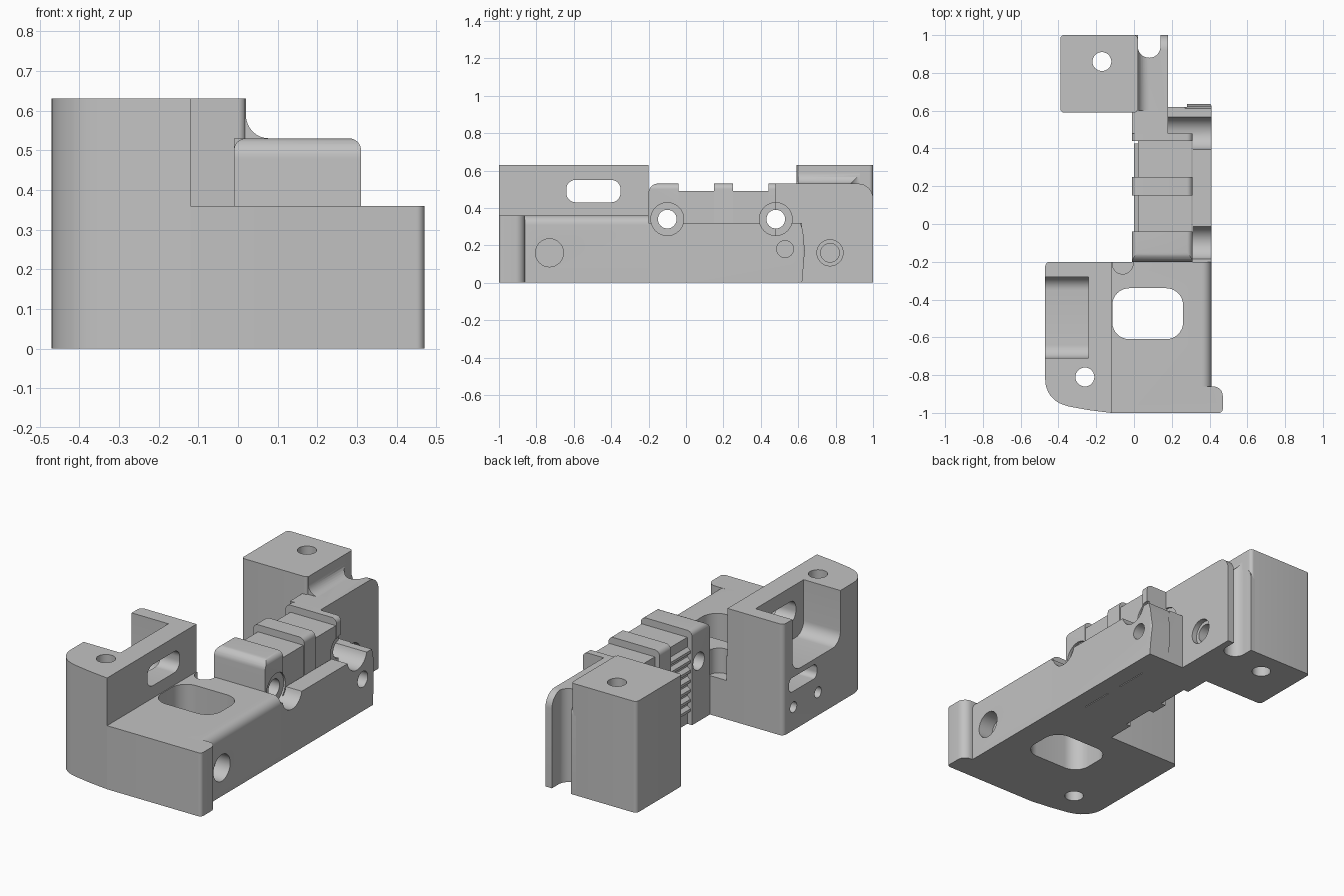
import bpy, bmesh, math
from mathutils import Vector

cube = bpy.data.objects.get("Cube")
if cube:
    bpy.data.objects.remove(cube, do_unlink=True)

grey = bpy.data.materials.new("plain grey")
grey.use_nodes = True
colour = (0.54, 0.54, 0.54, 1)
grey.diffuse_color = colour
grey.node_tree.nodes["Principled BSDF"].inputs["Base Color"].default_value = colour


def outline(points, steps=8):
    """Closed 2D outline; a third number on a point rounds that corner."""
    result = []
    for i, point in enumerate(points):
        p = Vector(point[:2])
        if len(point) == 2:
            result.append(p)
            continue
        a = (Vector(points[i - 1][:2]) - p).normalized()
        b = (Vector(points[(i + 1) % len(points)][:2]) - p).normalized()
        weight = math.sin(a.angle(b) / 2)
        start, end = p + a * point[2], p + b * point[2]
        for k in range(steps + 1):
            t = k / steps
            s = 1 - t
            m = 2 * weight * s * t
            result.append((start * s * s + p * m + end * t * t) / (s * s + m + t * t))
    return [p for i, p in enumerate(result) if (p - result[i - 1]).length > 1e-4]


def prism(name, axis, points, lo, hi):
    """Extrude an outline along an axis between two positions."""
    place = {"x": lambda p, d: (d, p.x, p.y),
             "y": lambda p, d: (p.x, d, p.y),
             "z": lambda p, d: (p.x, p.y, d)}[axis]
    bm = bmesh.new()
    loop = outline(points)
    low = [bm.verts.new(place(p, lo)) for p in loop]
    high = [bm.verts.new(place(p, hi)) for p in loop]
    bm.faces.new(low)
    bm.faces.new(high)
    for i in range(len(loop)):
        bm.faces.new((low[i - 1], low[i], high[i], high[i - 1]))
    bmesh.ops.recalc_face_normals(bm, faces=bm.faces)
    mesh = bpy.data.meshes.new(name)
    bm.to_mesh(mesh)
    bm.free()
    mesh.materials.append(grey)
    obj = bpy.data.objects.new(name, mesh)
    bpy.context.collection.objects.link(obj)
    return obj


def rect(u0, u1, v0, v1, r=None):
    corners = [(u0, v0), (u1, v0), (u1, v1), (u0, v1)]
    return [c + (r,) for c in corners] if r else corners


def disc(u, v, r, n=32):
    return [(u + r * math.cos(math.tau * i / n), v + r * math.sin(math.tau * i / n))
            for i in range(n)]


def combine(obj, operation, *shape):
    """Boolean a temporary prism into an object."""
    tool = prism("tool", *shape)
    tool.hide_render = True
    mod = obj.modifiers.new("boolean", "BOOLEAN")
    mod.operation, mod.solver, mod.object = operation, "EXACT", tool
    bpy.context.view_layer.objects.active = obj
    bpy.ops.object.modifier_apply(modifier=mod.name)
    bpy.data.objects.remove(tool, do_unlink=True)


def cut(obj, *shape):
    combine(obj, "DIFFERENCE", *shape)


# Front base with a side flange and a rounded long edge
base = prism("front_base", "z", [
    (-0.12, -1), (0.47, -1, 0.02), (0.47, -0.86, 0.05), (0.41, -0.86),
    (0.41, -0.2), (-0.12, -0.2)], 0, 0.36)
cut(base, "y", [(0.43, 0.31), (0.43, 0.38), (0.36, 0.38), (0.36, 0.36),
                (0.41, 0.36, 0.05), (0.41, 0.31)], -0.86, -0.1)
cut(base, "z", rect(-0.115, 0.26, -0.61, -0.34, 0.09), -0.1, 0.5)
cut(base, "x", disc(-0.73, 0.16, 0.075), 0.32, 0.6)
cut(base, "z", disc(-0.06, -0.21, 0.055), 0.22, 0.5)

# Front tower with pocket, window, slot and screw holes
tower = prism("front_tower", "z", [
    (-0.12, -1), (-0.12, -0.2), (-0.47, -0.2, 0.025), (-0.47, -0.925, 0.1),
    (-0.35, -0.965), (-0.24, -0.985)], 0, 0.63)
cut(tower, "x", [(-0.71, 0.33, 0.07), (-0.28, 0.33, 0.07), (-0.28, 0.7), (-0.71, 0.7)],
    -0.6, -0.24)
cut(tower, "x", rect(-0.64, -0.35, 0.43, 0.55, 0.05), -0.4, 0)
cut(tower, "x", rect(-0.5, -0.25, 0.22, 0.3, 0.03), -0.6, -0.3)
cut(tower, "z", disc(-0.26, -0.81, 0.05), -0.1, 0.8)
for y in (-0.29, -0.51):
    cut(tower, "x", disc(y, 0.13, 0.03), -0.6, -0.36)

# Ribbed rail: core, raised ridges and grip teeth
rail = prism("ribbed_rail", "x", rect(-0.19, 0.478, 0, 0.49), 0.02, 0.305)
for y0, y1 in ((-0.2, -0.04), (0.15, 0.25), (0.44, 0.48)):
    combine(rail, "UNION", "y", [(-0.01, 0), (0.31, 0), (0.31, 0.53, 0.03),
                                 (-0.01, 0.53, 0.03)], y0, y1)
cut(rail, "x", [(-0.22, 0.48), (-0.2, 0.48), (-0.2, 0.53, 0.05), (-0.15, 0.53),
                (-0.15, 0.55), (-0.22, 0.55)], -0.1, 0.5)
for y0, y1 in ((-0.04, 0.15), (0.25, 0.425)):
    for k in range(7):
        z = 0.06 + k * 0.055
        prism("grip_tooth", "y", [(0.02, z), (0.02, z + 0.045), (0, z + 0.03),
                                  (0, z + 0.015)], y0, y1)

# Low side rail with a bowed end
side = prism("side_rail", "z", [
    (0.31, -0.2), (0.41, -0.2), (0.41, 0.64, 0.02), (0.28, 0.64), (0.28, 0.62),
    (0.18, 0.62), (0.18, 0.48), (0.31, 0.48)], 0, 0.32)
cut(side, "x", [(0.605, 0.34), (0.625, 0.28), (0.635, 0.17), (0.62, -0.01),
                (0.7, -0.01), (0.7, 0.34)], 0.27, 0.5)
cut(side, "x", disc(0.53, 0.18, 0.045), 0.33, 0.6)

# Rear spine with rounded end, slot and counterbored hole
spine = prism("rear_spine", "x", [(0.48, 0), (1, 0), (1, 0.53, 0.08), (0.48, 0.53)],
              -0.01, 0.18)
cut(spine, "x", disc(0.77, 0.16, 0.07), 0.15, 0.3)
cut(spine, "x", disc(0.77, 0.16, 0.05), 0.06, 0.3)
cut(spine, "z", [(0.02, 1.1), (0.02, 0.88, 0.059), (0.14, 0.88, 0.059), (0.14, 1.1)],
    -0.1, 0.7)
fillet = prism("spine_fillet", "y", [
    (0.01, 0.52), (0.08, 0.52), (0.08, 0.53), (0.02, 0.53, 0.058),
    (0.02, 0.63), (0.01, 0.63)], 0.6, 0.93)
cut(fillet, "z", disc(0.08, 0.94, 0.06), 0.4, 0.7)

# Cross holes and their scoops
for y, parts in ((-0.1, (rail, side)), (0.48, (rail, side, spine))):
    for part in parts:
        cut(part, "x", disc(y, 0.34, 0.088), 0.295 if part is rail else 0.17, 0.6)
        if part is not side:
            cut(part, "x", disc(y, 0.34, 0.05), -0.2, 0.6)

# Rear block with a vertical hole
block = prism("rear_block", "z", rect(-0.39, 0.02, 0.59, 1, 0.02), 0, 0.63)
cut(block, "z", disc(-0.17, 0.86, 0.05), -0.1, 0.8)

# Smooth the round surfaces, keep the edges sharp
for obj in bpy.context.collection.objects:
    if obj.type == "MESH" and obj.data.materials and obj.data.materials[0] == grey:
        bpy.ops.object.select_all(action="DESELECT")
        obj.select_set(True)
        bpy.context.view_layer.objects.active = obj
        bpy.ops.object.shade_smooth_by_angle(angle=math.radians(30))
